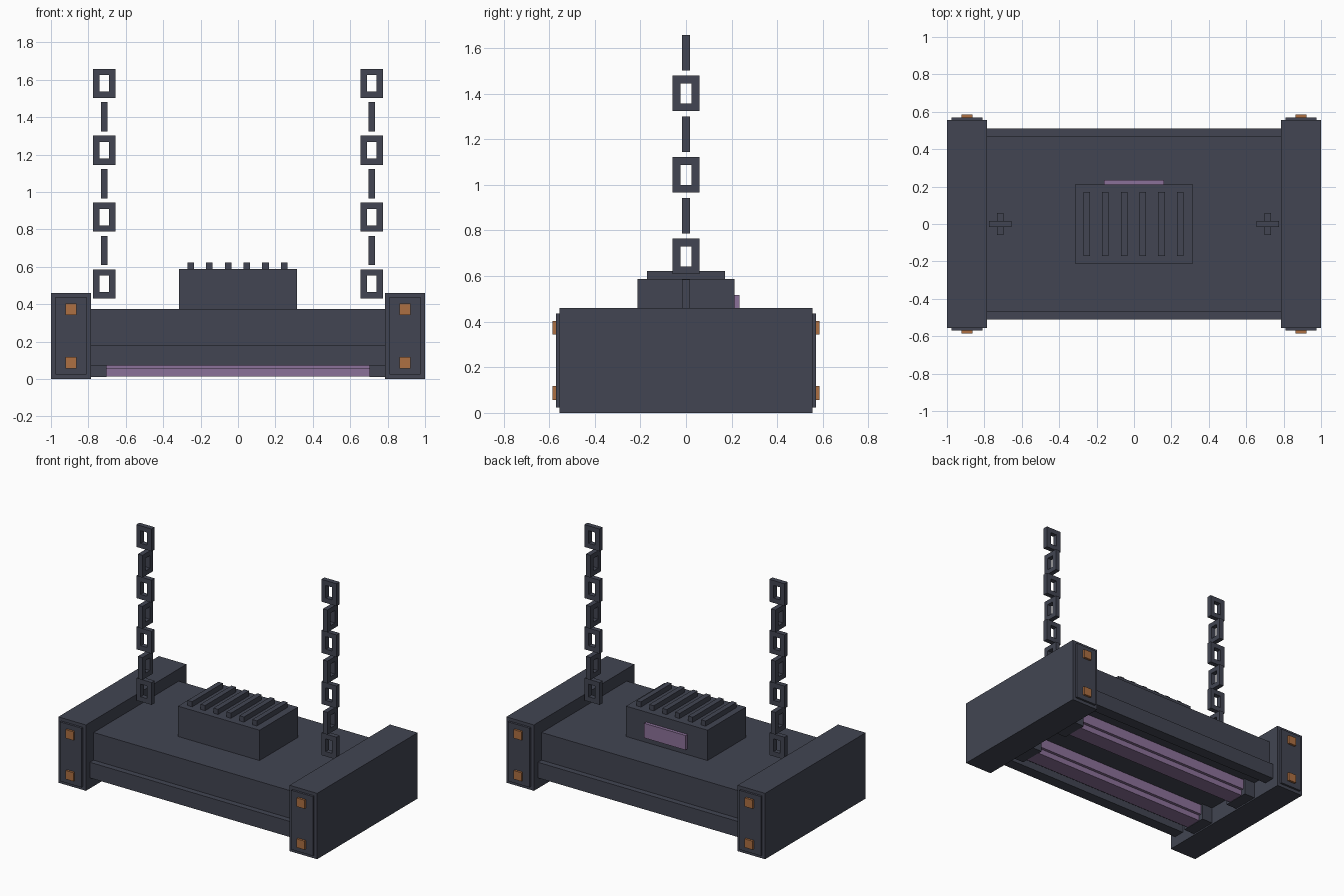
import bpy, bmesh
from mathutils import Matrix

if "Cube" in bpy.data.objects:
    bpy.data.objects.remove(bpy.data.objects["Cube"])


def material(name, rgb):
    m = bpy.data.materials.new(name)
    m.diffuse_color = (*rgb, 1)
    m.use_nodes = True
    m.node_tree.nodes["Principled BSDF"].inputs["Base Color"].default_value = m.diffuse_color
    return m


GREY = material("dark grey metal", (0.054, 0.060, 0.085))
PURPLE = material("violet glass", (0.26, 0.165, 0.32))
COPPER = material("copper bolt", (0.42, 0.16, 0.055))


def boxes(name, ranges, mat=GREY):
    """One object from boxes given as (x0, x1, y0, y1, z0, z1)."""
    bm = bmesh.new()
    for x0, x1, y0, y1, z0, z1 in ranges:
        m = Matrix.Translation(((x0 + x1) / 2, (y0 + y1) / 2, (z0 + z1) / 2))
        m = m @ Matrix.Diagonal((abs(x1 - x0), abs(y1 - y0), abs(z1 - z0), 1))
        bmesh.ops.create_cube(bm, size=1, matrix=m)
    me = bpy.data.meshes.new(name)
    bm.to_mesh(me)
    bm.free()
    me.materials.append(mat)
    bpy.context.collection.objects.link(bpy.data.objects.new(name, me))


def link(name, x, z0, turned):
    """Rectangular chain link, bars 0.034 thick."""
    w, h, t = 0.059, 0.156, 0.034
    bars = [(-w, -w + t, z0, z0 + h), (w - t, w, z0, z0 + h),
            (-w + t, w - t, z0, z0 + t), (-w + t, w - t, z0 + h - t, z0 + h)]
    d = t / 2
    if turned:
        boxes(name, [(x - d, x + d, a, b, c, e) for a, b, c, e in bars])
    else:
        boxes(name, [(x + a, x + b, -d, d, c, e) for a, b, c, e in bars])


# Housing: upper shell with a wider open skirt below
boxes("housing", [(-0.788, 0.788, -0.47, 0.47, 0.125, 0.375)])
boxes("housing_skirt", [(-0.788, 0.788, s * 0.43, s * 0.51, 0.073, 0.182) for s in (-1, 1)])

# Stepped lamp tubes and their sockets
for s, side in ((-1, "front"), (1, "back")):
    y = s * 0.22
    boxes(side + "_lamp_tube", [(-0.703, 0.703, y - 0.08, y + 0.08, 0.053, 0.125),
                                (-0.703, 0.703, y - 0.06, y + 0.06, 0.013, 0.053)], PURPLE)
    boxes(side + "_tube_sockets",
          [(e * 0.703, e * 0.788, y - 0.095, y + 0.095, 0.01, 0.125) for e in (-1, 1)])

# End blocks with cover plates, bolts and hanging chains
for e, side in ((-1, "left"), (1, "right")):
    boxes(side + "_end_block", [(e * 0.787, e, -0.555, 0.555, 0, 0.46)])
    boxes(side + "_cover_plates",
          [(e * 0.81, e * 0.977, s * 0.55, s * 0.57, 0.023, 0.437) for s in (-1, 1)])
    boxes(side + "_bolts",
          [(e * 0.863, e * 0.923, s * 0.565, s * 0.585, z - 0.03, z + 0.03)
           for s in (-1, 1) for z in (0.087, 0.373)], COPPER)
    for i in range(7):
        link(f"{side}_chain_link_{i + 1}", e * 0.715, 0.43 + i * 0.1787, i % 2 == 1)

# Control box with cooling fins and indicator on the back
boxes("control_box", [(-0.315, 0.315, -0.212, 0.212, 0.375, 0.587)])
fin_x = [(i - 2.5) * 0.1 - 0.003 for i in range(6)]
boxes("cooling_fins", [(x - 0.0175, x + 0.0175, -0.17, 0.17, 0.585, 0.623) for x in fin_x])
boxes("indicator", [(-0.16, 0.16, 0.21, 0.234, 0.415, 0.517)], PURPLE)
